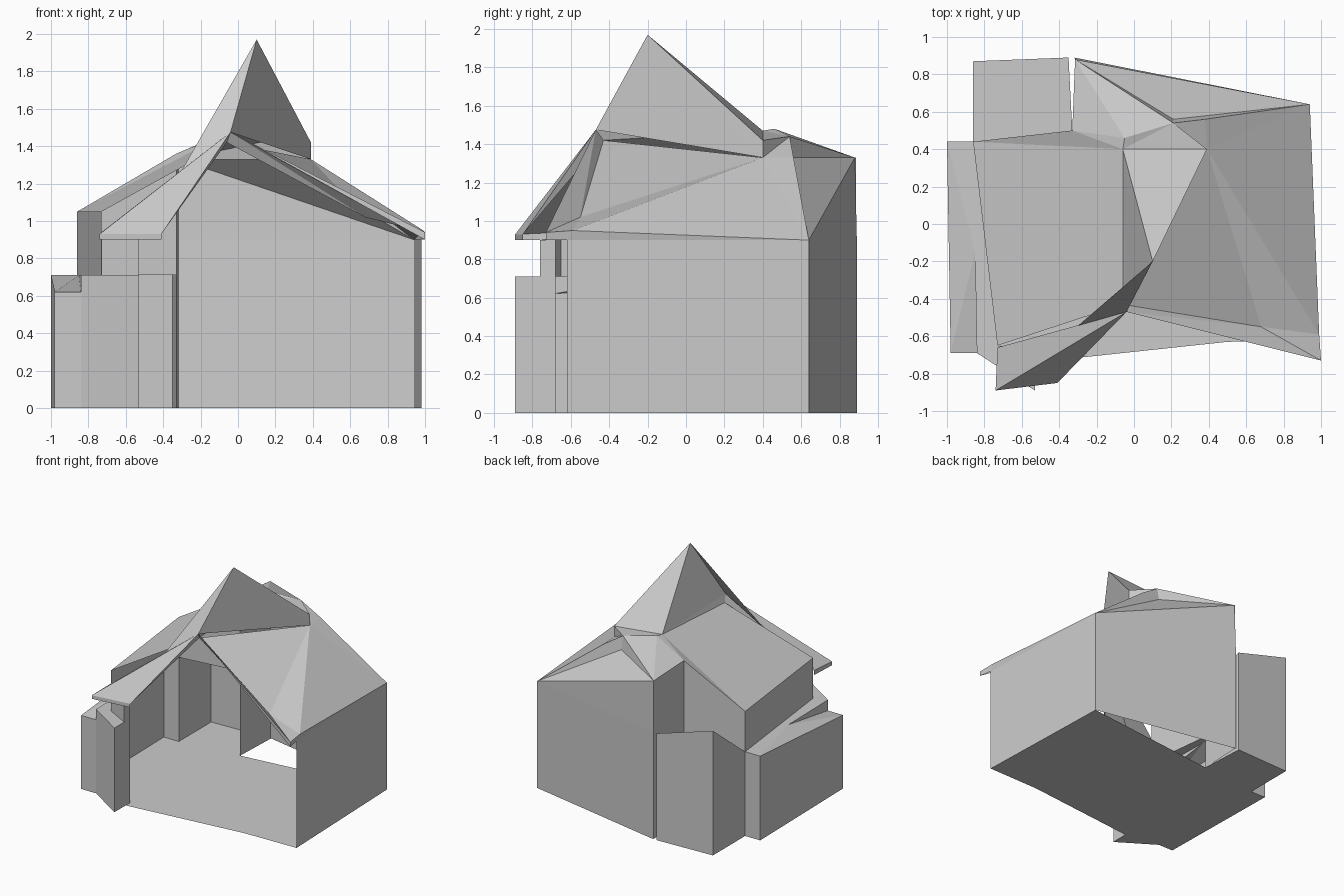
import bpy
import bmesh

if "Cube" in bpy.data.objects:
    bpy.data.objects.remove(bpy.data.objects["Cube"])


def sheet(name, pts, faces):
    """Flat-faced sheet: pts is a dict of points, faces are strings of point names."""
    bm = bmesh.new()
    v = {k: bm.verts.new(p) for k, p in pts.items()}
    for f in faces:
        bm.faces.new([v[k] for k in f.split()])
    bmesh.ops.delete(bm, geom=[x for x in bm.verts if not x.link_faces], context='VERTS')
    me = bpy.data.meshes.new(name)
    bm.to_mesh(me)
    bm.free()
    ob = bpy.data.objects.new(name, me)
    bpy.context.collection.objects.link(ob)
    return ob


def wall(name, path, bottom=0.0):
    """Thin upright wall along (x, y, top height) points."""
    pts, faces = {}, []
    for i, (x, y, top) in enumerate(path):
        pts[f"b{i}"] = (x, y, bottom)
        pts[f"t{i}"] = (x, y, top)
        if i:
            faces.append(f"b{i-1} b{i} t{i} t{i-1}")
    return sheet(name, pts, faces)


# Floor, with the wedge-shaped gap at the back
outline = [(.98, -.62), (.94, .64), (-.33, .5), (-.35, .89), (-.86, .87), (-.86, .44),
           (-1, .44), (-.98, -.69), (-.84, -.69), (-.53, -.89), (-.53, -.74), (.5, -.63)]
floor_pts = {str(i): (x, y, 0) for i, (x, y) in enumerate(outline)}
sheet("floor", floor_pts, [" ".join(reversed(list(floor_pts)))])

# Full height walls
wall("main_walls", [(.98, -.62, .9), (.94, .64, .9), (-.32, .89, .9)])
wall("main_inner_wall", [(-.315, .885, 1.33), (-.33, .5, 1.36)])
wall("alcove_walls", [(-.33, .5, .74), (-.35, .89, .9), (-.86, .87, 1.05), (-.86, .44, .71)])
wall("annex_walls", [(-.86, .44, .71), (-1, .44, .71), (-.98, -.69, .62), (-.84, -.69, .62)])
wall("front_pillar", [(-.84, -.69, .71), (-.53, -.89, .71), (-.53, -.68, .71)])

# Upper walls under the left roof
wall("upper_walls", [(-.33, .5, 1.36), (-.86, .44, 1.05), (-.73, -.65, 1.05)], .71)
wall("upper_front_wall", [(-.73, -.65, .92), (-.53, -.76, .9), (-.53, -.68, .9)], .71)

# Annex roof and pillar cap
annex = {
    "a": (-1, .44, .71), "b": (-.86, .44, .71), "c": (-.94, .4, .71), "d": (-.85, -.15, .71),
    "e": (-.84, -.69, .71), "f": (-.84, -.69, .62), "g": (-.98, -.69, .62),
    "h": (-.73, -.65, .71), "i": (-.53, -.68, .71), "j": (-.53, -.89, .71)}
sheet("annex_roof", annex, ["a g d", "d g f", "d f e", "a d b", "b d h", "d e h"])
sheet("pillar_cap", annex, ["e j i h"])

# Roof points shared by all slopes
roof = {
    "peak": (.1, -.2, 1.97),
    "front": (-.04, -.47, 1.475), "under": (-.06, -.43, 1.42),
    "back": (-.06, .4, 1.47), "back2": (-.05, .46, 1.48),
    "knee": (.21, .54, 1.44), "low": (.21, .56, 1.33), "low2": (.38, .56, 1.33),
    "side": (.39, .4, 1.33), "side_top": (.39, .4, 1.42),
    "hip_r": (.94, .64, .9), "hip_l": (-.32, .89, .9), "gable": (-.315, .88, 1.33),
    "left_b": (-.86, .44, 1.05), "left_f": (-.73, -.65, 1.05), "nook": (-.33, .5, 1.36),
    "eave_r": (.99, -.59, .95), "base_r": (.98, -.62, .9), "tip_r": (1, -.73, .9),
    "tip_r2": (1, -.73, .94), "bend": (.68, -.55, 1.02),
    "porch_b": (-.73, -.66, .94), "porch_l": (-.74, -.89, .93), "porch_r": (-.41, -.85, .93),
    "fascia_l": (-.74, -.89, .9), "fascia_r": (-.41, -.85, .9), "fascia_b": (-.73, -.66, .9),
    "spur": (-.33, -.57, 1.22)}

# Tall pointed roof
sheet("spire", roof, ["peak front side", "peak side side_top", "peak side_top back",
                      "peak back front", "peak spur front"])
# Left slope and its back edge
sheet("left_roof", roof, ["left_b under back", "left_b left_f under", "left_b back nook",
                          "back under front"])
# Back slopes around the ridge
sheet("back_roof", roof, ["hip_r low2 low", "hip_r low gable", "hip_r gable hip_l",
                          "nook back back2", "nook back2 gable", "gable back2 knee",
                          "gable knee low", "back knee back2", "back side_top knee",
                          "knee side low2", "knee low2 low", "side_top side knee"])
# Right slope
sheet("right_roof", roof, ["hip_r side low2", "hip_r eave_r side", "side eave_r bend",
                           "side bend under", "hip_r base_r eave_r"])
sheet("right_eave", roof, ["front tip_r2 bend", "bend tip_r2 eave_r", "front bend under",
                           "tip_r2 tip_r base_r eave_r", "front tip_r tip_r2"])
# Porch roof overhanging the front left
sheet("porch_roof", roof, ["front porch_b porch_l", "front porch_l porch_r",
                           "front porch_r under", "porch_l fascia_l fascia_r porch_r",
                           "porch_b fascia_b fascia_l porch_l"])
